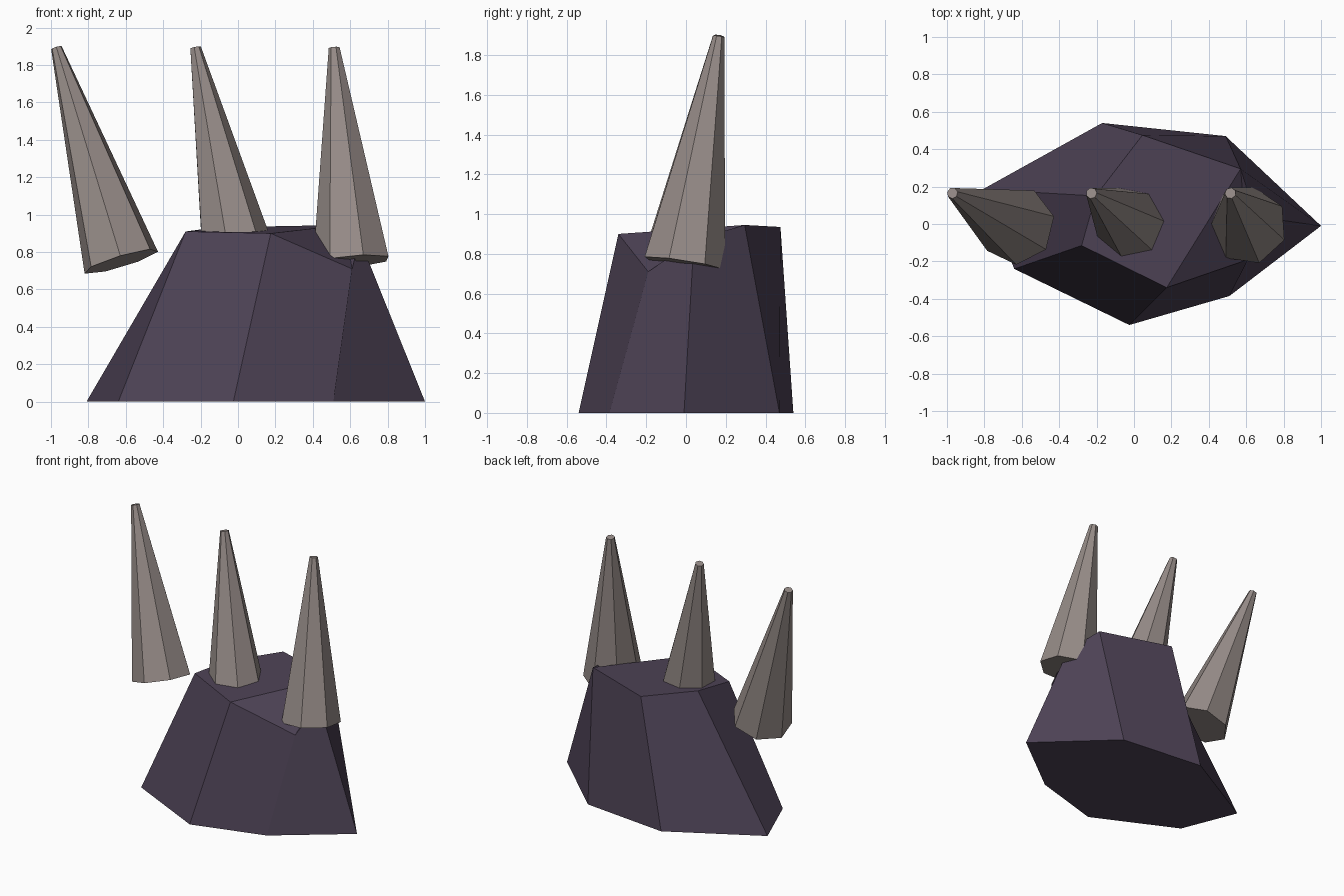
import bpy, bmesh, math
from mathutils import Vector

if "Cube" in bpy.data.objects:
    bpy.data.objects.remove(bpy.data.objects["Cube"])


def material(name, rgb):
    m = bpy.data.materials.new(name)
    m.diffuse_color = (*rgb, 1.0)
    m.use_nodes = True
    m.node_tree.nodes["Principled BSDF"].inputs["Base Color"].default_value = m.diffuse_color
    return m


def finish(name, bm, mat):
    bmesh.ops.recalc_face_normals(bm, faces=bm.faces[:])
    mesh = bpy.data.meshes.new(name)
    bm.to_mesh(mesh)
    bm.free()
    mesh.materials.append(mat)
    obj = bpy.data.objects.new(name, mesh)
    bpy.context.collection.objects.link(obj)
    return obj


rock_mat = material("dark purple rock", (0.075, 0.055, 0.092))
spike_mat = material("warm grey spike", (0.305, 0.26, 0.245))

# Rock base: irregular seven-sided foot tapering to an uneven top
foot = [(1.0, -0.01), (0.49, 0.47), (-0.17, 0.54), (-0.81, 0.185),
        (-0.64, -0.24), (-0.025, -0.54), (0.51, -0.385)]
crown = [(0.65, 0.04, 0.87), (0.57, 0.295, 0.945), (0.045, 0.475, 0.935),
         (-0.205, 0.15, 0.92), (-0.28, -0.115, 0.91), (0.175, -0.34, 0.90),
         (0.61, -0.19, 0.71)]
bm = bmesh.new()
low = [bm.verts.new((x, y, 0)) for x, y in foot]
top = [bm.verts.new(p) for p in crown]
n = len(foot)
for i in range(n):
    j = (i + 1) % n
    bm.faces.new((low[i], low[j], top[j], top[i]))
bm.faces.new(low[::-1])
# Top plateau, plus the broken corner sloping down on the right
bm.faces.new(top[1:6])
bm.faces.new((top[5], top[6], top[1]))
bm.faces.new((top[6], top[0], top[1]))
finish("rock_base", bm, rock_mat)


# Spikes: leaning seven-sided cones with blunt tips
def spike(name, base, tip, r_base, r_tip, turn, sides=7):
    base, tip = Vector(base), Vector(tip)
    tilt = Vector((0, 0, 1)).rotation_difference(tip - base)
    bm = bmesh.new()
    rings = []
    for centre, r in ((base, r_base), (tip, r_tip)):
        ring = []
        for k in range(sides):
            a = math.radians(turn) + math.tau * k / sides
            ring.append(bm.verts.new(
                centre + tilt @ Vector((r * math.cos(a), r * math.sin(a), 0))))
        rings.append(ring)
    lo, hi = rings
    for k in range(sides):
        m = (k + 1) % sides
        bm.faces.new((lo[k], lo[m], hi[m], hi[k]))
    bm.faces.new(lo[::-1])
    bm.faces.new(hi)
    finish(name, bm, spike_mat)


for label, base_x, tip_x, turn in (("left", -0.625, -0.971, -90),
                                   ("middle", 0.0, -0.228, -102),
                                   ("right", 0.61, 0.515, -73)):
    spike(label + "_spike", (base_x, -0.01, 0.75), (tip_x, 0.165, 1.893),
          0.21, 0.03, turn)
